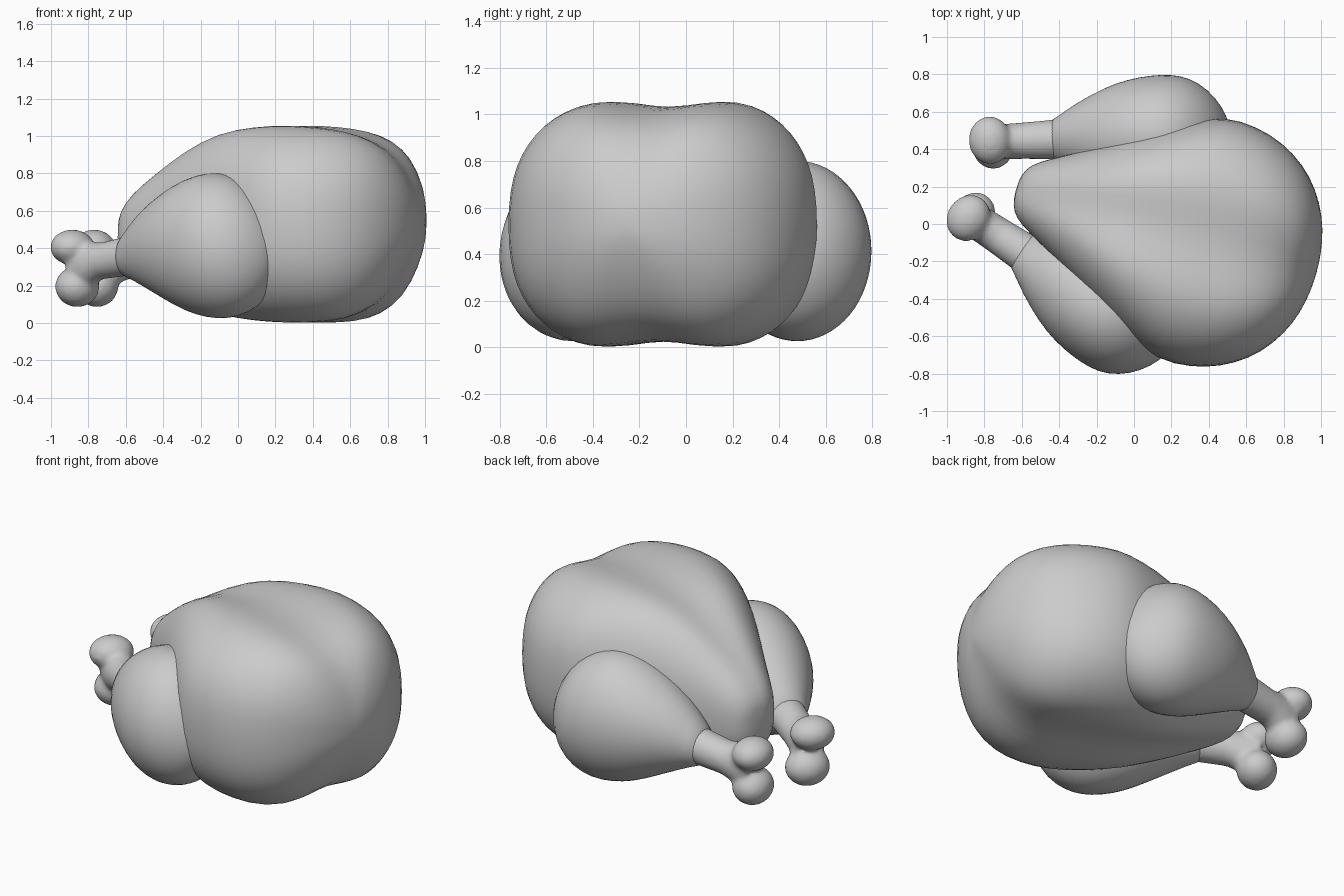
import bpy, bmesh, math
from mathutils import Matrix, Vector

if "Cube" in bpy.data.objects:
    bpy.data.objects.remove(bpy.data.objects["Cube"])

# The bird is symmetric about an axis turned in plan
AXIS = Matrix.Translation((0, 0.01, 0)) @ Matrix.Rotation(math.radians(-15.5), 4, 'Z')
N = 32


def finish(name, bm):
    bmesh.ops.recalc_face_normals(bm, faces=bm.faces)
    me = bpy.data.meshes.new(name)
    bm.to_mesh(me)
    bm.free()
    me.transform(AXIS)
    me.update()
    for p in me.polygons:
        p.use_smooth = True
    ob = bpy.data.objects.new(name, me)
    bpy.context.collection.objects.link(ob)
    return ob


def loft(bm, rings):
    vs = [[bm.verts.new(p) for p in r] for r in rings]
    for a, b in zip(vs, vs[1:]):
        for i in range(N):
            j = (i + 1) % N
            bm.faces.new((a[i], a[j], b[j], b[i]))
    bm.faces.new(vs[0][::-1])
    bm.faces.new(vs[-1])


def subdivide(ob):
    m = ob.modifiers.new("smooth", 'SUBSURF')
    m.levels = m.render_levels = 1


def power(x, e):
    return math.copysign(abs(x) ** e, x)


# Body: squarish sections with a groove along breast and back
# position, half width, bottom, top
SECTIONS = [(-.655, .05, .38, .55), (-.635, .12, .30, .61), (-.58, .175, .24, .69),
            (-.44, .25, .17, .80), (-.25, .365, .10, .93), (-.05, .49, .04, 1.02),
            (.15, .605, .01, 1.05), (.32, .68, 0, 1.06), (.50, .67, 0, 1.05),
            (.65, .625, .015, 1.03), (.79, .54, .08, .98), (.89, .43, .19, .90),
            (.963, .30, .33, .78), (1.0, .17, .43, .66), (1.013, .05, .50, .57)]


def body_ring(u, w, zb, zt):
    fade = min(1, max(0, (u + 0.6) / 0.5))
    ring = []
    for i in range(N):
        a = 2 * math.pi * i / N
        t = power(math.cos(a), 2 / 2.5)
        h = power(math.sin(a), 2 / 2.5)
        groove = 1 + fade * (0.085 - 0.15 * math.exp(-(t / 0.32) ** 2))
        ring.append((u, w * t, (zb + zt) / 2 + (zt - zb) / 2 * h * groove))
    return ring


bm = bmesh.new()
loft(bm, [body_ring(*s) for s in SECTIONS])
subdivide(finish("body", bm))

# Legs: distance along leg, centre height, vertical radius, sideways radius
MEAT = [(.31, .352, .098, .098), (.37, .37, .132, .122), (.456, .40, .20, .183),
        (.626, .417, .30, .268), (.75, .417, .36, .305), (.875, .417, .392, .322),
        (.98, .41, .39, .322), (1.08, .40, .355, .30), (1.18, .385, .28, .23),
        (1.25, .375, .17, .135), (1.285, .37, .05, .04)]
SHAFT = [(.0, .305, .13, .085), (.09, .315, .125, .095), (.18, .332, .098, .098),
         (.36, .36, .107, .107), (.45, .37, .07, .07)]
# Bone knobs: distance along leg, sideways offset, height, radii
KNOBS = [(.0, .01, .405, (.115, .13, .095)), (.015, -.015, .195, (.115, .13, .11))]
START, ANGLE = Vector((-.856, .206, 0)), math.radians(18)

for side, label in ((1, "back"), (-1, "front")):
    leg = (Matrix.Scale(side, 4, (0, 1, 0)) @ Matrix.Translation(START)
           @ Matrix.Rotation(ANGLE, 4, 'Z'))

    def leg_ring(s, zc, rz, rh):
        return [leg @ Vector((s, rh * math.cos(2 * math.pi * i / N),
                              zc + rz * math.sin(2 * math.pi * i / N))) for i in range(N)]

    # Drumstick meat
    bm = bmesh.new()
    loft(bm, [leg_ring(*r) for r in MEAT])
    subdivide(finish(label + "_drumstick", bm))

    # Bone with two knobs, fused and softened
    bm = bmesh.new()
    loft(bm, [leg_ring(*r) for r in SHAFT])
    for s, off, z, r in KNOBS:
        bmesh.ops.create_uvsphere(
            bm, u_segments=20, v_segments=12, radius=1,
            matrix=leg @ Matrix.Translation((s, off, z)) @ Matrix.Diagonal((*r, 1)))
    bone = finish(label + "_leg_bone", bm)
    m = bone.modifiers.new("fuse", 'REMESH')
    m.mode, m.voxel_size, m.use_smooth_shade = 'VOXEL', 0.015, True
    m = bone.modifiers.new("soften", 'SMOOTH')
    m.factor, m.iterations = 0.5, 8
